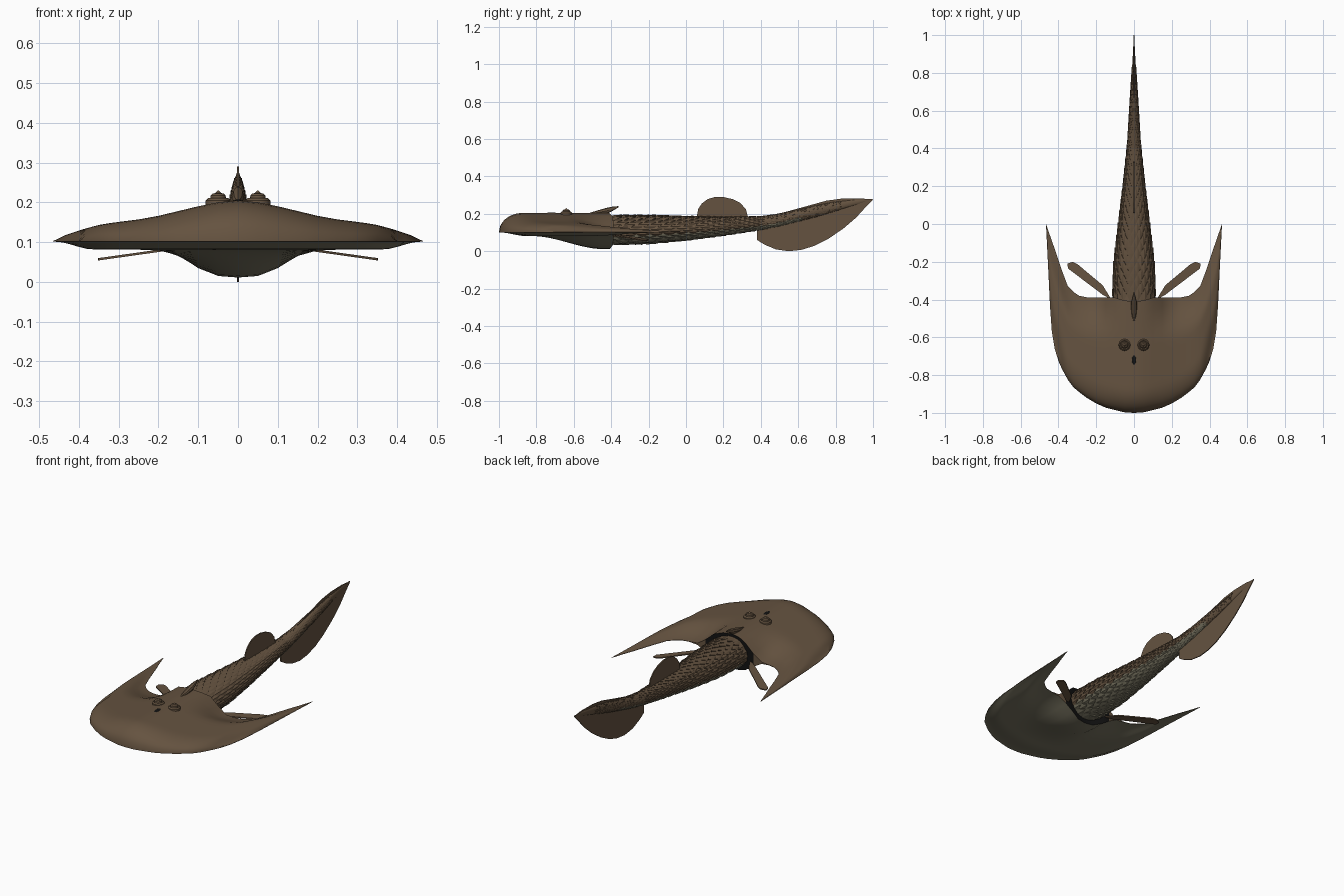
import bpy, bmesh, math
from mathutils import Vector

if "Cube" in bpy.data.objects:
    bpy.data.objects.remove(bpy.data.objects["Cube"])


def material(name, rgb):
    m = bpy.data.materials.new(name)
    m.use_nodes = True
    m.diffuse_color = (*rgb, 1)
    bsdf = m.node_tree.nodes["Principled BSDF"]
    bsdf.inputs["Base Color"].default_value = (*rgb, 1)
    bsdf.inputs["Roughness"].default_value = 0.8
    return m


BROWN = material("brown skin", (0.13, 0.086, 0.051))
OLIVE = material("pale olive belly", (0.19, 0.175, 0.12))
BLACK = material("black hollow", (0.006, 0.006, 0.006))


def finish(name, bm, mats, smooth=None, normals=True):
    if normals:
        bmesh.ops.recalc_face_normals(bm, faces=bm.faces)
    mesh = bpy.data.meshes.new(name)
    bm.to_mesh(mesh)
    bm.free()
    for m in mats:
        mesh.materials.append(m)
    ob = bpy.data.objects.new(name, mesh)
    bpy.context.collection.objects.link(ob)
    if smooth:
        bpy.ops.object.select_all(action='DESELECT')
        ob.select_set(True)
        bpy.context.view_layer.objects.active = ob
        bpy.ops.object.shade_smooth_by_angle(angle=math.radians(smooth))
    return ob


def sample(table, x, col=1):
    """Linear reading of a small table."""
    for a, b in zip(table, table[1:]):
        if x <= b[0]:
            t = max(0, (x - a[0]) / (b[0] - a[0]))
            return a[col] + (b[col] - a[col]) * t
    return table[-1][col]


def ease(a, b, x):
    t = min(1, max(0, (x - a) / (b - a)))
    return t * t * (3 - 2 * t)


# Head shield stations: x, front y, back y, crest height
SHIELD = [(0, -1, -.41, .205), (.05, -.997, -.405, .2), (.1, -.985, -.39, .19),
          (.15, -.972, -.388, .178), (.2, -.95, -.39, .166), (.25, -.92, -.388, .157),
          (.29, -.89, -.38, .152), (.32, -.865, -.36, .148), (.35, -.825, -.33, .143),
          (.38, -.77, -.25, .135), (.4, -.725, -.19, .129), (.42, -.66, -.13, .122),
          (.435, -.57, -.09, .117), (.445, -.43, -.06, .112), (.455, -.22, -.03, .107),
          (.465, -.02, 0, .103)]
stations = [(-s[0], *s[1:]) for s in SHIELD[:0:-1]] + SHIELD
STEPS = 20


def shield_point(st, k, top):
    x, yf, yb, crest = st
    s = (k / STEPS) ** 1.5
    y = yf + (yb - yf) * s
    nose = math.sqrt(max(0, 1 - (1 - min(1, (y - yf) / .13)) ** 2)) if abs(x) < .4 else ease(0, .4, s)
    rear = 1 - ease(.08, .22, abs(x)) * ease(.6, 1, s)
    if top:
        return (x, y, .103 + (crest - .103) * nose * rear)
    flat = .02 * ease(0, .25, s) * (1 - ease(.36, .46, abs(x))) * rear
    bulge = .07 * (1 - ease(.02, .23, abs(x))) * ease(-.82, -.44, y)
    return (x, y, .101 - flat - bulge)


bm = bmesh.new()
sheets = {}
for top in (True, False):
    grid = [[bm.verts.new(shield_point(st, k, top)) for k in range(STEPS + 1)] for st in stations]
    sheets[top] = grid
    for a, b in zip(grid, grid[1:]):
        for k in range(STEPS):
            quad = [a[k], b[k], b[k + 1], a[k + 1]]
            bm.faces.new(quad if top else quad[::-1]).material_index = 0 if top else 1
# Close the rim, leaving a black hollow behind the head
t, b = sheets[True], sheets[False]
for i in range(len(stations) - 1):
    bm.faces.new([t[i][0], b[i][0], b[i + 1][0], t[i + 1][0]])
    f = bm.faces.new([t[i + 1][-1], b[i + 1][-1], b[i][-1], t[i][-1]])
    if max(abs(stations[i][0]), abs(stations[i + 1][0])) < .16:
        f.material_index = 2
for i in (0, -1):
    side = t[i] + b[i][::-1]
    bm.faces.new(side if i else side[::-1])
finish("head_shield", bm, [BROWN, OLIVE, BLACK], 40)

# Body stations: y, half width, top z, bottom z
BODY = [(-.415, .112, .19, .036), (-.2, .105, .19, .042), (0, .082, .185, .06), (.2, .058, .183, .085),
        (.4, .037, .185, .115), (.5, .03, .2, .135), (.6, .024, .222, .16), (.7, .018, .246, .185),
        (.8, .012, .264, .215), (.9, .006, .275, .245), (.998, .001, .28, .275)]


def body_point(y, ang, lift=0):
    w, top, bot = (sample(BODY, y, c) for c in (1, 2, 3))
    return Vector(((w + lift) * math.cos(ang), y,
                   (top + bot) / 2 + ((top - bot) / 2 + lift) * math.sin(ang)))


def belly(ang, y):
    return math.sin(ang) < -.45 and y < .6


# Smooth core of the trunk
bm = bmesh.new()
AROUND = 24
rings = []
for i in range(41):
    y = -.415 + 1.413 * i / 40
    rings.append([bm.verts.new(body_point(y, math.tau * j / AROUND)) for j in range(AROUND)])
for a, b in zip(rings, rings[1:]):
    for j in range(AROUND):
        n = (j + 1) % AROUND
        f = bm.faces.new([a[j], a[n], b[n], b[j]])
        f.material_index = int(belly(math.tau * (j + .5) / AROUND, a[0].co.y))
bm.faces.new(rings[0]).material_index = 2
bm.faces.new(rings[-1])
finish("trunk", bm, [BROWN, OLIVE, BLACK], 60)

# Overlapping diamond scales in staggered rows
bm = bmesh.new()
COUNT, y, row = 18, -.415, 0
while y < .8:
    width = sample(BODY, y)
    length = .035 + .35 * width
    lift = .0015 + .05 * width
    half = math.pi / COUNT
    for j in range(COUNT):
        ang = (2 * j + row % 2) * half
        front = bm.verts.new(body_point(y, ang, .0005))
        left = bm.verts.new(body_point(y + length * .55, ang - half, .001))
        right = bm.verts.new(body_point(y + length * .55, ang + half, .001))
        mid = bm.verts.new(body_point(y + length * .55, ang, lift * .7))
        tip = bm.verts.new(body_point(y + length, ang, lift))
        under = bm.verts.new(body_point(y + length * .96, ang, -.001))
        for tri in ((front, mid, left), (front, right, mid), (mid, tip, left),
                    (mid, right, tip), (left, tip, under), (right, under, tip)):
            f = bm.faces.new(tri[::-1])
            f.material_index = int(belly(ang, y))
    y += length * .5
    row += 1
# Scales face outward from the body axis
for f in bm.faces:
    c = f.calc_center_median()
    axis = Vector((0, c.y, (sample(BODY, c.y, 2) + sample(BODY, c.y, 3)) / 2))
    if f.normal.length == 0:
        f.normal_update()
    if f.normal.dot(c - axis) < 0:
        f.normal_flip()
finish("scales", bm, [BROWN, OLIVE], normals=False)


def plate(name, points, offset):
    """Flat plate: outline extruded both ways along the offset."""
    bm = bmesh.new()
    off = Vector(offset)
    a = [bm.verts.new(Vector(p) - off) for p in points]
    b = [bm.verts.new(Vector(p) + off) for p in points]
    bm.faces.new(a)
    bm.faces.new(b[::-1])
    for i in range(len(a)):
        n = (i + 1) % len(a)
        bm.faces.new([a[i], b[i], b[n], a[n]])
    return finish(name, bm, [BROWN])


# Fins on the centre line
dorsal = [(.055, .17), (.065, .225), (.085, .255), (.115, .278), (.155, .29), (.2, .29),
          (.25, .278), (.29, .258), (.32, .225), (.335, .17)]
tail = [(.38, .12), (.38, .06), (.42, .035), (.48, .01), (.55, 0), (.62, .008), (.69, .03),
        (.76, .066), (.84, .12), (.91, .18), (.96, .235), (1, .276), (.93, .283),
        (.83, .281), (.75, .27), (.66, .245), (.55, .215), (.45, .19)]
plate("dorsal_fin", [(0, y, z) for y, z in dorsal], (.003, 0, 0))
plate("tail_fin", [(0, y, z) for y, z in tail], (.0025, 0, 0))

# Pectoral paddles, nostril and eyes
paddle = [(.12, -.4), (.165, -.375), (.35, -.235), (.352, -.21), (.325, -.2), (.3, -.212), (.165, -.325)]


def ball(bm, centre, scale, seg=14):
    made = bmesh.ops.create_uvsphere(bm, u_segments=seg, v_segments=8, radius=1)
    for v in made["verts"]:
        v.co = Vector(c + p * s for c, p, s in zip(centre, v.co, scale))


for side, word in ((1, "left"), (-1, "right")):
    plate(word + "_pectoral_fin", [(side * x, y, .106 - .14 * x) for x, y in paddle], (0, 0, .003))
    # Eye turned from a stepped profile: socket ring, groove and pupil bump
    bm = bmesh.new()
    profile = [(.032, .19), (.031, .205), (.025, .211), (.02, .208), (.019, .217), (.014, .222),
               (.008, .223), (.005, .226), (.001, .23)]
    rings = [[bm.verts.new((side * .05 + r * math.cos(math.tau * i / 16),
                            -.64 + r * math.sin(math.tau * i / 16), z)) for i in range(16)]
             for r, z in profile]
    for a, b in zip(rings, rings[1:]):
        for i in range(16):
            n = (i + 1) % 16
            bm.faces.new([a[i], a[n], b[n], b[i]])
    bm.faces.new(rings[0])
    bm.faces.new(rings[-1])
    finish(word + "_eye", bm, [BROWN], 30)

bm = bmesh.new()
ball(bm, (0, -.72, .204), (.011, .026, .003))
finish("nostril", bm, [BLACK], 40)

# Backward leaning crest spine
bm = bmesh.new()
spine = [(-.52, .2, .003, .004), (-.47, .207, .014, .012), (-.42, .217, .016, .016),
         (-.39, .228, .01, .011), (-.36, .238, .002, .003)]
rings = [[bm.verts.new((w * math.cos(math.tau * i / 8), y, z + h * math.sin(math.tau * i / 8)))
          for i in range(8)] for y, z, w, h in spine]
for a, b in zip(rings, rings[1:]):
    for i in range(8):
        n = (i + 1) % 8
        bm.faces.new([a[i], a[n], b[n], b[i]])
bm.faces.new(rings[0])
bm.faces.new(rings[-1])
finish("crest_spine", bm, [BROWN], 40)
